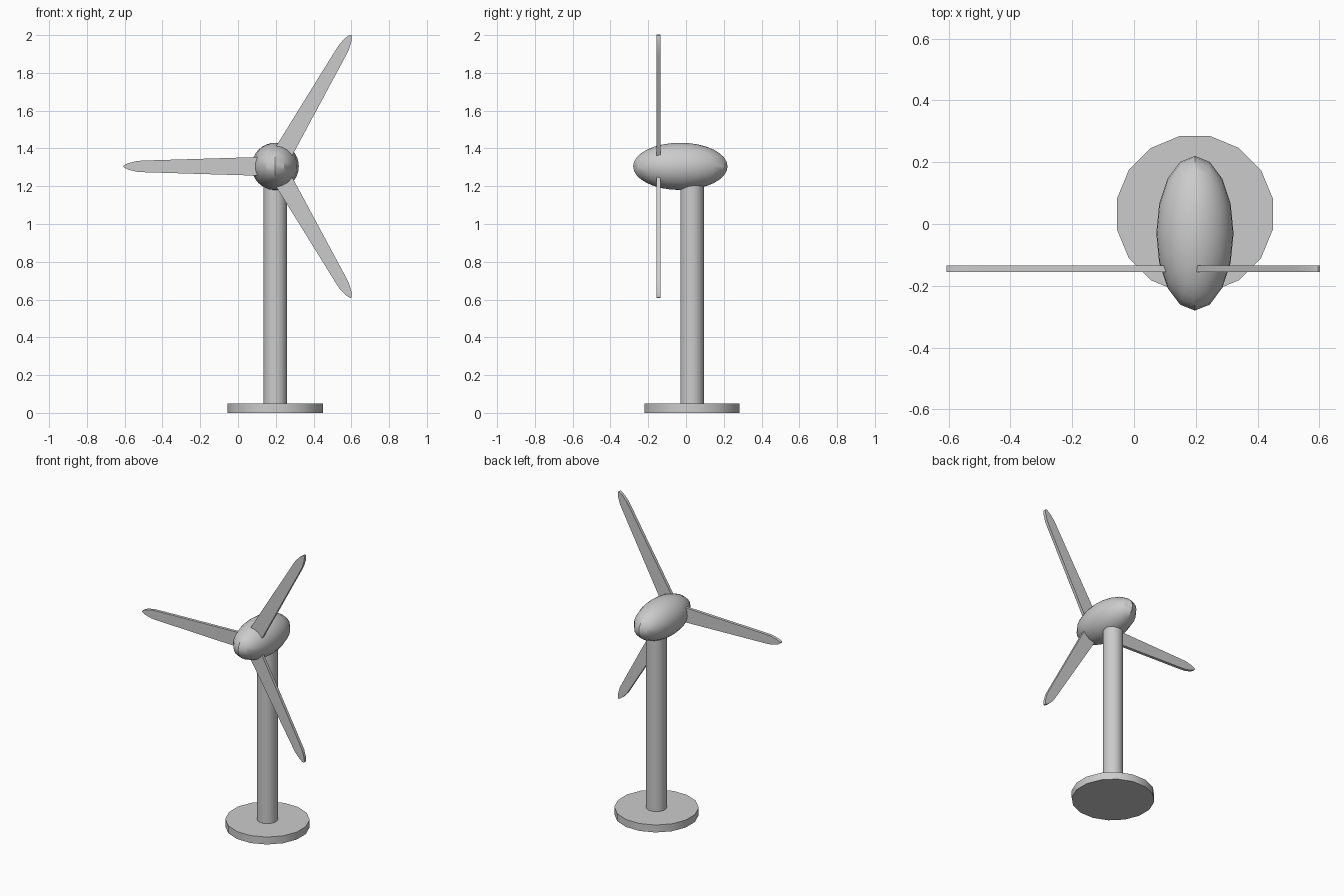
import bpy, bmesh
from math import pi, radians
from mathutils import Matrix

if "Cube" in bpy.data.objects:
    bpy.data.objects.remove(bpy.data.objects["Cube"])

CX, CY, HUB_Z = 0.197, 0.032, 1.305


def smooth(obj, angle=30):
    bpy.ops.object.select_all(action='DESELECT')
    obj.select_set(True)
    bpy.context.view_layer.objects.active = obj
    bpy.ops.object.shade_smooth_by_angle(angle=radians(angle))


def make_object(name, bm):
    bmesh.ops.recalc_face_normals(bm, faces=bm.faces)
    mesh = bpy.data.meshes.new(name)
    bm.to_mesh(mesh)
    bm.free()
    obj = bpy.data.objects.new(name, mesh)
    bpy.context.collection.objects.link(obj)
    smooth(obj)
    return obj


def cylinder(name, radius, z0, z1, sides=16):
    bm = bmesh.new()
    # half-step turn puts flat sides on the axes
    place = Matrix.Translation((CX, CY, (z0 + z1) / 2)) @ Matrix.Rotation(pi / sides, 4, 'Z')
    bmesh.ops.create_cone(bm, cap_ends=True, segments=sides, radius1=radius,
                          radius2=radius, depth=z1 - z0, matrix=place)
    return make_object(name, bm)


# Base disc and tower
base = cylinder("base", 0.257, 0, 0.05)
tower = cylinder("tower", 0.0635, 0.05, 1.25)

# Egg-shaped nacelle
bm = bmesh.new()
bmesh.ops.create_uvsphere(bm, u_segments=16, v_segments=16, radius=1,
                          matrix=Matrix.Translation((CX, -0.03, HUB_Z))
                          @ Matrix.Diagonal((0.125, 0.25, 0.125, 1)))
nacelle = make_object("nacelle", bm)

# Three flat tapered blades: (distance from hub, half width)
half_profile = [(0.06, 0.050), (0.10, 0.049), (0.69, 0.031), (0.73, 0.029),
                (0.775, 0.018), (0.795, 0.009), (0.803, 0.003)]
outline = half_profile + [(r, -w) for r, w in reversed(half_profile)]
for i in range(3):
    bm = bmesh.new()
    face = bm.faces.new([bm.verts.new((r, -0.01, w)) for r, w in outline])
    ext = bmesh.ops.extrude_face_region(bm, geom=[face])
    moved = [v for v in ext["geom"] if isinstance(v, bmesh.types.BMVert)]
    bmesh.ops.translate(bm, verts=moved, vec=(0, 0.02, 0))
    place = Matrix.Translation((CX, -0.145, HUB_Z)) @ Matrix.Rotation(radians(60 + 120 * i), 4, 'Y')
    bmesh.ops.transform(bm, matrix=place, verts=bm.verts)
    make_object(f"blade_{i + 1}", bm)
